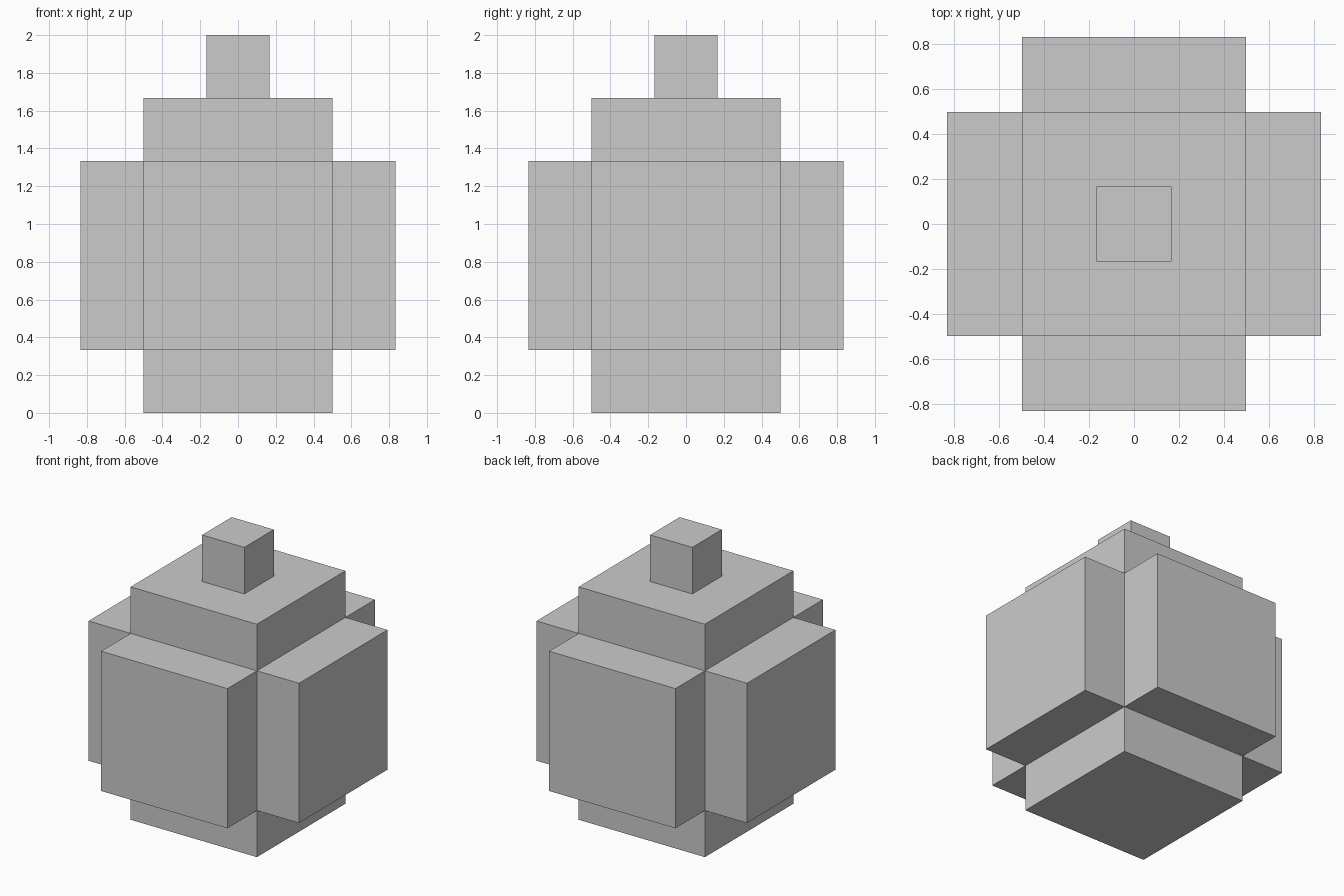
import bpy
import bmesh
from mathutils import Matrix

if "Cube" in bpy.data.objects:
    bpy.data.objects.remove(bpy.data.objects["Cube"])

STEP = 1 / 3  # every ledge is one third of a unit


def push_out(bm, faces, distance):
    """Extrude each face separately along its own normal."""
    new_faces = bmesh.ops.extrude_discrete_faces(bm, faces=faces)["faces"]
    for face in new_faces:
        face.normal_update()
        bmesh.ops.translate(bm, verts=face.verts, vec=face.normal * distance)
    return new_faces


# Central cube with a slab raised from each of its six sides
bm = bmesh.new()
bmesh.ops.create_cube(bm, size=1, matrix=Matrix.Translation((0, 0, 0.5 + STEP)))
slabs = push_out(bm, bm.faces[:], STEP)

# Small knob raised from the middle of the top slab
top = max(slabs, key=lambda f: f.calc_center_median().z)
bmesh.ops.inset_individual(bm, faces=[top], thickness=STEP, use_even_offset=True)
push_out(bm, [top], STEP)

bmesh.ops.recalc_face_normals(bm, faces=bm.faces[:])
mesh = bpy.data.meshes.new("stepped_block")
bm.to_mesh(mesh)
bm.free()
bpy.context.collection.objects.link(bpy.data.objects.new("stepped_block", mesh))
